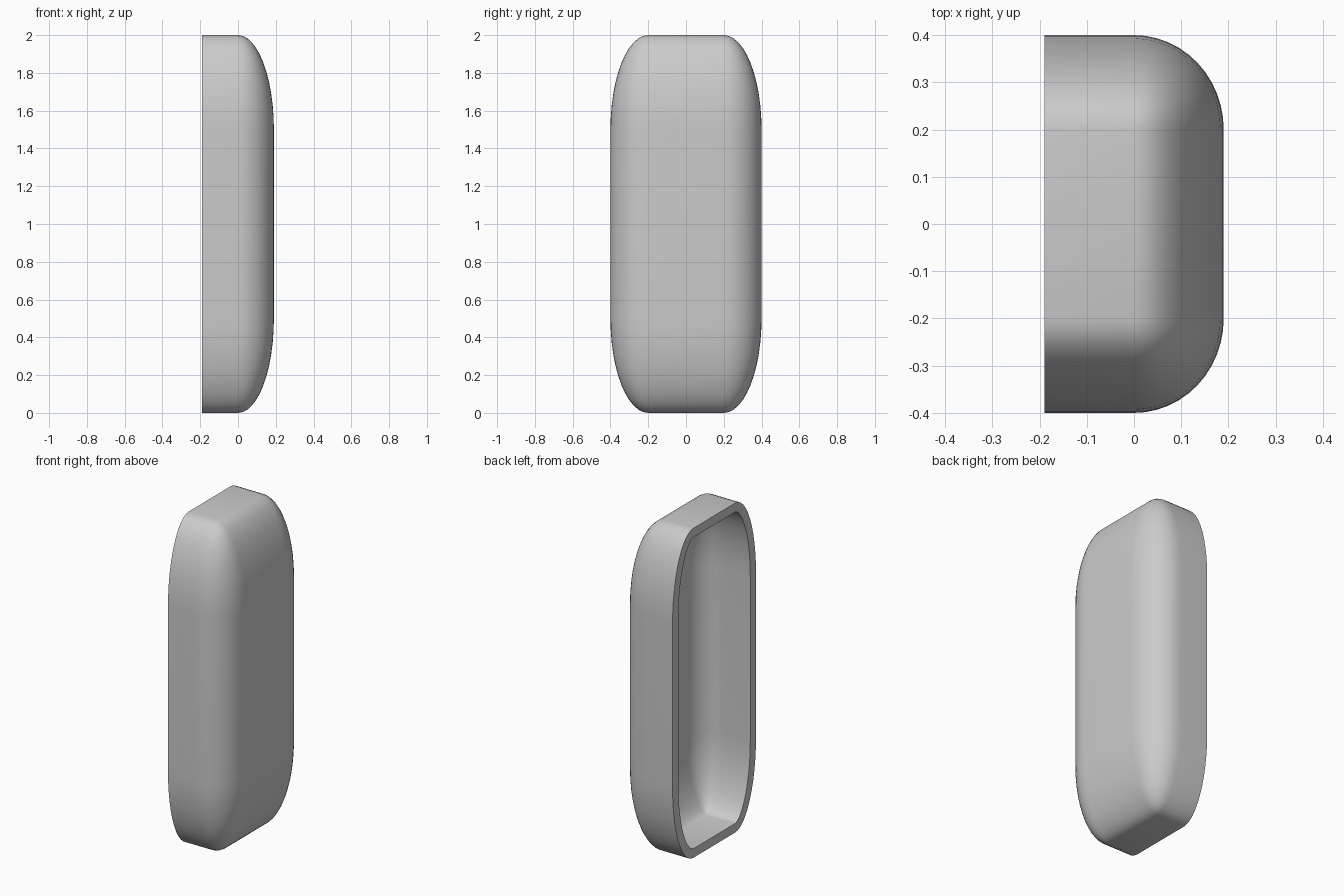
import bpy
import bmesh
from mathutils import Matrix, Vector

default = bpy.data.objects.get("Cube")
if default:
    bpy.data.objects.remove(default, do_unlink=True)

# Plain grey material
grey = bpy.data.materials.new("plain grey")
grey.use_nodes = True
colour = (0.6, 0.6, 0.6, 1)
grey.diffuse_color = colour
grey.node_tree.nodes["Principled BSDF"].inputs["Base Color"].default_value = colour

# Rounded block, halved at its middle to leave one side open
bm = bmesh.new()
bmesh.ops.create_cube(bm, size=1)
bmesh.ops.bevel(bm, geom=bm.edges[:], offset=0.25, offset_type='OFFSET',
                segments=12, profile=0.5, affect='EDGES')
bmesh.ops.bisect_plane(bm, geom=bm.verts[:] + bm.edges[:] + bm.faces[:],
                       plane_co=(0, 0, 0), plane_no=(1, 0, 0), clear_inner=True)

# Stretch to a tall shallow shell standing on the ground
stretch = Matrix.Diagonal(Vector((0.76, 0.8, 2, 1)))
bmesh.ops.transform(bm, verts=bm.verts[:],
                    matrix=Matrix.Translation((-0.19, 0, 1)) @ stretch)
bmesh.ops.recalc_face_normals(bm, faces=bm.faces[:])
centre = Vector((-0.19, 0, 1))
if sum((f.calc_center_median() - centre).dot(f.normal) for f in bm.faces) < 0:
    bmesh.ops.reverse_faces(bm, faces=bm.faces[:])

mesh = bpy.data.meshes.new("rounded_shell")
bm.to_mesh(mesh)
bm.free()
mesh.materials.append(grey)
shell = bpy.data.objects.new("rounded_shell", mesh)
bpy.context.collection.objects.link(shell)

# Even wall thickness with a flat rim
wall = shell.modifiers.new("wall", 'SOLIDIFY')
wall.thickness = 0.055
wall.offset = -1
wall.use_even_offset = True

bpy.context.view_layer.objects.active = shell
shell.select_set(True)
bpy.ops.object.modifier_apply(modifier="wall")
bpy.ops.object.shade_smooth_by_angle()
